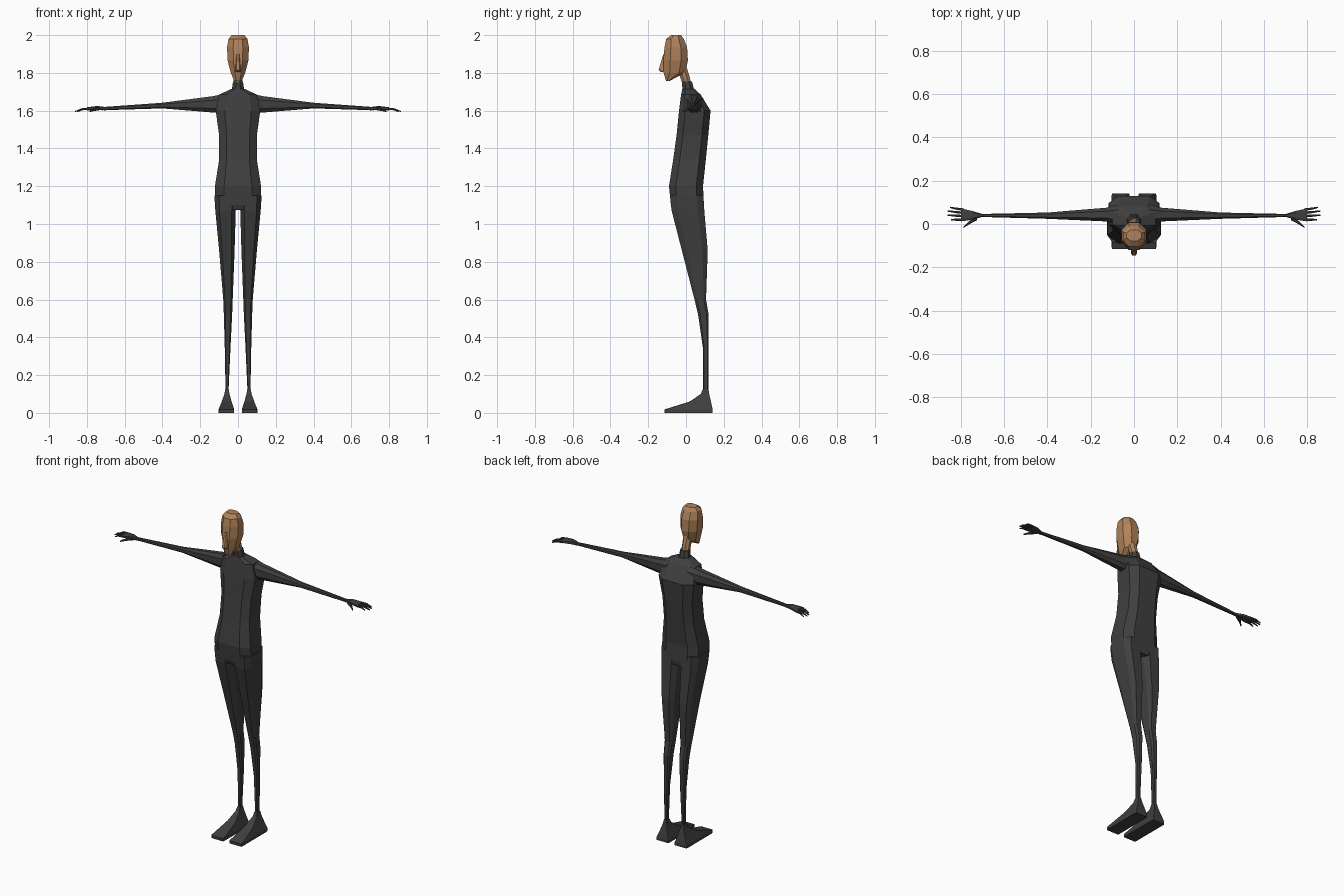
import bpy, bmesh


def material(name, rgb):
    m = bpy.data.materials.new(name)
    m.diffuse_color = (*rgb, 1)
    return m


SUIT = material("dark grey suit", (0.05, 0.05, 0.05))
SKIN = material("tan skin", (0.43, 0.225, 0.105))


def ring(a0, a1, b0, b1, c):
    """Chamfered rectangle; c is the chamfer as a share of each side."""
    da, db = (a1 - a0) * c, (b1 - b0) * c
    return [(a0 + da, b0), (a1 - da, b0), (a1, b0 + db), (a1, b1 - db),
            (a1 - da, b1), (a0 + da, b1), (a0, b1 - db), (a0, b0 + db)]


def loft(bm, sections, axis="z", c=0.2, side=1):
    """Sections are (position, a0, a1, b0, b1); z: a=x, b=y; x: a=y, b=z."""
    rows = []
    for t, *box in sections:
        pts = ring(*box, c)
        if axis == "z":
            rows.append([bm.verts.new((side * a, b, t)) for a, b in pts])
        else:
            rows.append([bm.verts.new((side * t, a, b)) for a, b in pts])
    for lo, hi in zip(rows, rows[1:]):
        for i in range(8):
            j = (i + 1) % 8
            bm.faces.new((lo[i], lo[j], hi[j], hi[i]))
    bm.faces.new(rows[0])
    bm.faces.new(rows[-1])


def finish(bm, name, mat):
    bmesh.ops.recalc_face_normals(bm, faces=bm.faces[:])
    me = bpy.data.meshes.new(name)
    bm.to_mesh(me)
    bm.free()
    me.materials.append(mat)
    ob = bpy.data.objects.new(name, me)
    bpy.context.collection.objects.link(ob)


def sym(rows):
    """(z, front, back, half width) to loft sections centred on x = 0."""
    return [(z, -w, w, f, b) for z, f, b, w in rows]


# torso from crotch to neck base
bm = bmesh.new()
loft(bm, sym([(1.075, -0.07, 0.09, 0.115), (1.10, -0.08, 0.095, 0.122),
              (1.20, -0.09, 0.09, 0.122), (1.34, -0.068, 0.105, 0.10),
              (1.47, -0.05, 0.118, 0.10), (1.60, -0.037, 0.13, 0.118),
              (1.685, -0.026, 0.078, 0.10), (1.715, -0.02, 0.045, 0.035)]))
finish(bm, "torso", SUIT)

# collar and neck leaning forward
bm = bmesh.new()
loft(bm, sym([(1.70, -0.018, 0.045, 0.034), (1.755, -0.022, 0.032, 0.026)]), c=0.3)
finish(bm, "collar", SUIT)
bm = bmesh.new()
loft(bm, sym([(1.75, -0.022, 0.026, 0.023), (1.79, -0.035, 0.016, 0.023),
              (1.84, -0.06, 0.0, 0.025)]), c=0.3)
finish(bm, "neck", SKIN)

# head with tapering jaw
bm = bmesh.new()
loft(bm, sym([(1.757, -0.106, -0.088, 0.02), (1.80, -0.118, -0.005, 0.038),
              (1.865, -0.12, 0.01, 0.055), (1.935, -0.114, 0.006, 0.058),
              (1.98, -0.105, -0.012, 0.05), (2.0, -0.078, -0.027, 0.034)]), c=0.28)
finish(bm, "head", SKIN)

# wedge nose
bm = bmesh.new()
loft(bm, sym([(1.805, -0.135, -0.10, 0.014), (1.815, -0.145, -0.10, 0.014),
              (1.90, -0.12, -0.10, 0.008)]))
finish(bm, "nose", SKIN)

for side, label in ((-1, "right"), (1, "left")):
    # leg with wedge foot
    bm = bmesh.new()
    loft(bm, [(1.15, 0.0, 0.125, -0.085, 0.092), (1.07, 0.012, 0.12, -0.076, 0.097),
              (0.86, 0.018, 0.10, -0.022, 0.115), (0.60, 0.028, 0.078, 0.045, 0.106),
              (0.52, 0.031, 0.075, 0.064, 0.12), (0.34, 0.04, 0.07, 0.09, 0.12),
              (0.12, 0.05, 0.066, 0.09, 0.118)], c=0.2, side=side)
    finish(bm, label + "_leg", SUIT)
    bm = bmesh.new()
    loft(bm, [(0.125, 0.049, 0.067, 0.089, 0.119), (0.10, 0.045, 0.072, 0.078, 0.123),
              (0.06, 0.034, 0.086, 0.02, 0.132), (0.018, 0.02, 0.103, -0.115, 0.141),
              (0.0, 0.02, 0.103, -0.113, 0.141)], c=0.03, side=side)
    finish(bm, label + "_foot", SUIT)

    # straight arm tapering to the wrist
    bm = bmesh.new()
    loft(bm, [(0.07, -0.005, 0.09, 1.59, 1.69), (0.13, 0.012, 0.075, 1.59, 1.677),
              (0.40, 0.024, 0.053, 1.612, 1.642), (0.72, 0.033, 0.046, 1.602, 1.619)],
         "x", 0.25, side)
    finish(bm, label + "_arm", SUIT)

    # hand: palm, four fingers and thumb
    bm = bmesh.new()
    loft(bm, [(0.70, 0.033, 0.046, 1.602, 1.619), (0.745, 0.02, 0.06, 1.603, 1.625),
              (0.80, 0.012, 0.072, 1.602, 1.618)], "x", 0.2, side)
    for y0, y1, tip in ((0.066, 0.077, 0.85), (0.051, 0.060, 0.862),
                        (0.036, 0.041, 0.862), (0.020, 0.020, 0.845)):
        loft(bm, [(0.785, y0 - 0.006, y0 + 0.006, 1.604, 1.617),
                  (0.825, (y0 + y1) / 2 - 0.005, (y0 + y1) / 2 + 0.005, 1.602, 1.613),
                  (tip, y1 - 0.003, y1 + 0.003, 1.593, 1.599)], "x", 0.25, side)
    loft(bm, [(0.725, 0.018, 0.036, 1.604, 1.617), (0.762, -0.002, 0.014, 1.598, 1.612),
              (0.787, -0.018, -0.011, 1.592, 1.60)], "x", 0.25, side)
    finish(bm, label + "_hand", SUIT)
